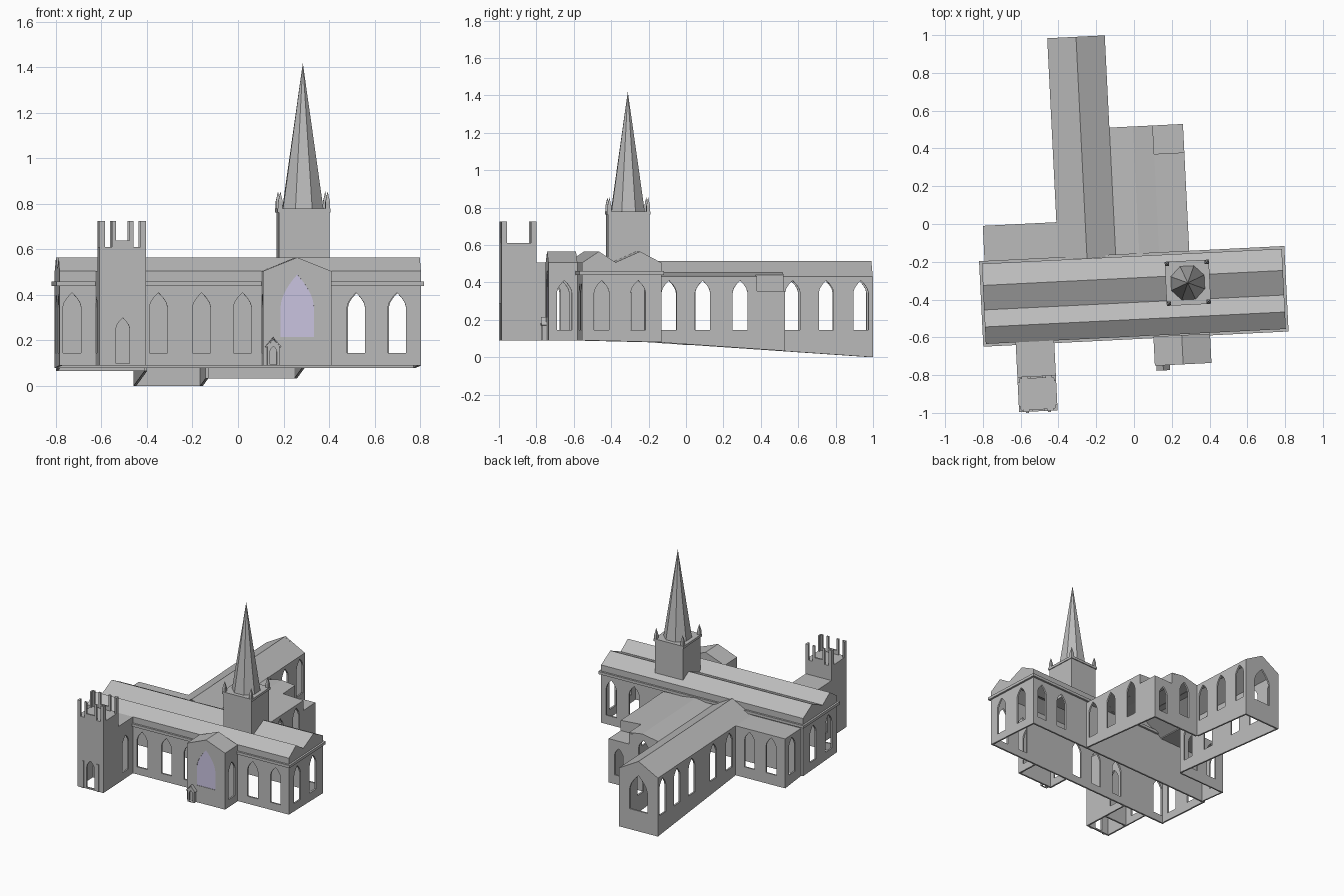
import bpy
import bmesh
from math import radians
from mathutils import Vector, Matrix

if "Cube" in bpy.data.objects:
    bpy.data.objects.remove(bpy.data.objects["Cube"])

TURN = radians(2.85)  # the whole building stands slightly turned


def material(name, rgb):
    m = bpy.data.materials.new(name)
    m.use_nodes = True
    m.diffuse_color = (*rgb, 1)
    m.node_tree.nodes["Principled BSDF"].inputs["Base Color"].default_value = (*rgb, 1)
    return m


STONE = material("grey stone", (0.5, 0.5, 0.5))
GLASS = material("lilac glass", (0.6, 0.56, 0.76))


def finish(name, bm, mat=STONE, thick=0.0):
    me = bpy.data.meshes.new(name)
    bm.to_mesh(me)
    bm.free()
    ob = bpy.data.objects.new(name, me)
    bpy.context.collection.objects.link(ob)
    me.materials.append(mat)
    ob.rotation_euler.z = TURN
    if thick:
        mod = ob.modifiers.new("thickness", 'SOLIDIFY')
        mod.thickness = thick
        mod.offset = -1
    return ob


def ground(y):
    return 0.09 if y < -0.55 else 0.08 * (1.005 - y) / 1.175


def arch(s, w, z0, z1, n=3, rise=1.6):
    """Pointed window outline in wall coordinates."""
    h = min(w * rise, z1 - z0)
    side = [(w * (1 - (i / n) ** 1.7), z1 - h + h * i / n) for i in range(n)]
    right = [(w, z0)] + side
    return [(s + x, z) for x, z in right] + [(s, z1)] + [(s - x, z) for x, z in reversed(right)]


def panel(bm, a, b, loops):
    """Flat upright sheet from a to b; the first loop is the outline, the rest are openings."""
    a, b = Vector((*a, 0)), Vector((*b, 0))
    d = (b - a).normalized()
    out = Vector((d.y, -d.x, 0))
    edges = []
    for loop in loops:
        vs = [bm.verts.new(a + d * s + Vector((0, 0, z))) for s, z in loop]
        edges += [bm.edges.new((vs[i - 1], vs[i])) for i in range(len(vs))]
    res = bmesh.ops.triangle_fill(bm, edges=edges, use_beauty=True, normal=out)
    for f in res["geom"]:
        if isinstance(f, bmesh.types.BMFace):
            f.normal_update()
            if f.normal.dot(out) < 0:
                f.normal_flip()


def wall(bm, a, b, top, windows=(), peaks=(), base=None):
    length = (Vector(b) - Vector(a)).length
    za, zb = (ground(a[1]), ground(b[1])) if base is None else (base, base)
    outline = [(0, za), (length, zb), (length, top)] + list(reversed(peaks)) + [(0, top)]
    panel(bm, a, b, [outline] + list(windows))


def windows(*places):
    return [arch(s, 0.04, 0.145, 0.41) for s in places]


def roof(bm, profile, t0, t1, axis):
    """Folded sheet following a profile, running along one axis."""
    def row(t):
        return [bm.verts.new((t, u, z) if axis == "x" else (u, t, z)) for u, z in profile]
    r0, r1 = row(t0), row(t1)
    for i in range(len(profile) - 1):
        f = bm.faces.new((r0[i], r0[i + 1], r1[i + 1], r1[i]))
        f.normal_update()
        if f.normal.z < 0:
            f.normal_flip()


def box(bm, x0, x1, y0, y1, z0, z1):
    m = Matrix.Translation(((x0 + x1) / 2, (y0 + y1) / 2, (z0 + z1) / 2))
    bmesh.ops.create_cube(bm, size=1, matrix=m @ Matrix.Diagonal((x1 - x0, y1 - y0, z1 - z0, 1)))


def cone(bm, x, y, z0, z1, r, sides, spin):
    m = Matrix.Translation((x, y, (z0 + z1) / 2)) @ Matrix.Rotation(radians(spin), 4, 'Z')
    bmesh.ops.create_cone(bm, cap_ends=True, segments=sides, radius1=r, radius2=0,
                          depth=z1 - z0, matrix=m)


# Nave: long body under twin gables
X0, X1, Y0, Y1 = -0.815, 0.775, -0.595, -0.17
W = Y1 - Y0
gables = [(0.09, 0.565), (0.18, 0.507), (0.31, 0.565)]
bm = bmesh.new()
wall(bm, (X0, Y0), (X1, Y0), 0.505, windows(*[x - X0 for x in (-0.76, -0.38, -0.19, -0.01, 0.49, 0.67)]))
wall(bm, (X1, Y0), (X1, Y1), 0.505, windows(0.105, 0.3), gables)
wall(bm, (X1, Y1), (X0, Y1), 0.505, windows(0.08, 0.26))
wall(bm, (X0, Y1), (X0, Y0), 0.505, windows(0.125, 0.32), [(W - s, z) for s, z in reversed(gables)])
finish("nave_walls", bm, thick=0.012)
bm = bmesh.new()
roof(bm, [(Y0, 0.505)] + [(Y0 + s, z) for s, z in gables] + [(Y1, 0.505)], X0, X1, "x")
finish("nave_roof", bm, thick=0.006)

# Moulding running round the nave
bm = bmesh.new()
c = 0.014
for y in (Y0 - c, Y1):
    box(bm, X0 - c, X1 + c, y, y + c, 0.44, 0.46)
for x in (X0 - c, X1):
    box(bm, x, x + c, Y0, Y1, 0.44, 0.46)
finish("nave_cornice", bm)

# Front transept with the coloured window
TX0, TX1, TY0, TY1 = 0.073, 0.373, -0.755, -0.6
mid = (TX1 - TX0) / 2
big = arch(mid, 0.073, 0.215, 0.49, 6, 1.9)
bm = bmesh.new()
wall(bm, (TX0, TY0), (TX1, TY0), 0.505, [big], [(mid, 0.565)])
wall(bm, (TX1, TY0), (TX1, TY1), 0.505, windows(0.085))
wall(bm, (TX0, TY1), (TX0, TY0), 0.505, windows(0.07))
wall(bm, (TX1, TY1), (TX0, TY1), 0.505, peaks=[(mid, 0.565)], base=0.46)
finish("transept_walls", bm, thick=0.012)
bm = bmesh.new()
roof(bm, [(TX0, 0.505), (TX0 + mid, 0.565), (TX1, 0.505)], TY0, TY1, "y")
finish("transept_roof", bm, thick=0.006)
bm = bmesh.new()
panel(bm, (TX0, TY0 + 0.003), (TX1, TY0 + 0.003), [big])
finish("transept_window", bm, GLASS, 0.005)

# Small gabled doorway on the transept
bm = bmesh.new()
PX, PY = 0.117, -0.778
wall(bm, (PX - 0.027, PY), (PX + 0.027, PY), 0.175, [arch(0.027, 0.015, 0.095, 0.175)], [(0.027, 0.205)])
for s in (-1, 1):
    ends = [(PX + s * 0.027, PY), (PX + s * 0.027, TY0)]
    wall(bm, *ends[::s], 0.175)
roof(bm, [(PX - 0.036, 0.172), (PX, 0.215), (PX + 0.036, 0.172)], PY - 0.004, TY0, "y")
finish("transept_porch", bm, thick=0.006)

# Battlemented entrance tower
BX0, BX1, BY0, BY1 = -0.657, -0.453, -0.965, -0.778
bw = BX1 - BX0
bm = bmesh.new()
wall(bm, (BX0, BY0), (BX1, BY0), 0.61, [arch(bw / 2, 0.03, 0.1, 0.3)])
wall(bm, (BX1, BY0), (BX1, BY1), 0.61)
wall(bm, (BX1, BY1), (BX0, BY1), 0.61)
wall(bm, (BX0, BY1), (BX0, BY0), 0.61)
roof(bm, [(BX0, 0.61), (BX1, 0.61)], BY0, BY1, "y")
finish("entrance_tower", bm, thick=0.012)
bm = bmesh.new()
t = 0.012
for y, inward in ((BY0, 1), (BY1, -1)):
    def post(s, width, depth, z1):
        ya, yb = sorted((y, y + inward * depth))
        box(bm, BX0 + s, BX0 + s + width, ya, yb, 0.605, z1)
    post(0.054, 0.096, t, 0.64)
    for s in (0.054, 0.132):
        post(s, 0.018, t, 0.725)
    for s, side in ((0, 0), (bw - 0.024, bw - t)):
        post(s, 0.024, t, 0.725)
        post(side, t, 0.03, 0.725)
finish("tower_battlements", bm)
bm = bmesh.new()
for s in (-0.058, 0.058):
    x = (BX0 + BX1) / 2 + s
    box(bm, x - 0.008, x + 0.008, BY0 - 0.006, BY0 + 0.002, 0.09, 0.29)
finish("tower_door_posts", bm)

# Link between tower and nave
bm = bmesh.new()
wall(bm, (BX1, BY1), (BX1, Y0), 0.505, windows(0.09))
wall(bm, (BX0, Y0), (BX0, BY1), 0.505, windows(0.09))
roof(bm, [(BX0, 0.505), (BX1, 0.505)], BY1, Y0, "y")
finish("tower_link", bm, thick=0.01)

# Long back wing
WX0, WX1, WY = -0.41, -0.105, 1.005
HY = 0.516
bm = bmesh.new()
wall(bm, (WX1, HY), (WX1, WY), 0.43, windows(0.06, 0.24, 0.425))
wall(bm, (WX1, WY), (WX0, WY), 0.43, [arch(0.152, 0.07, 0.15, 0.41)], [(0.152, 0.515)])
wall(bm, (WX0, WY), (WX0, 0.03), 0.43, windows(*[WY - y for y in (0.945, 0.765, 0.58, 0.31, 0.11)]))
finish("back_wing_walls", bm, thick=0.012)
bm = bmesh.new()
roof(bm, [(WX0, 0.43), ((WX0 + WX1) / 2, 0.515), (WX1, 0.43)], Y1, WY, "y")
finish("back_wing_roof", bm, thick=0.006)

# Back hall with a lower corner room
HX, CX, CY = 0.285, 0.125, 0.365
bm = bmesh.new()
wall(bm, (HX, Y1), (HX, CY), 0.43, windows(0.065, 0.245, 0.445))
wall(bm, (HX, CY), (CX, CY), 0.43, peaks=[(HX - CX, 0.44)], base=0.35)
wall(bm, (CX, CY), (CX, HY), 0.44, base=0.35)
wall(bm, (CX, HY), (WX1, HY), 0.43, windows(0.115), [(0.105, 0.455)])
wall(bm, (HX, CY), (HX, HY), 0.355)
wall(bm, (HX, HY), (CX, HY), 0.355, [arch(0.08, 0.035, 0.1, 0.3)])
finish("back_hall_walls", bm, thick=0.012)
bm = bmesh.new()
roof(bm, [(WX1, 0.43), (0.02, 0.455), (CX, 0.44)], Y1, HY, "y")
roof(bm, [(CX, 0.44), (HX, 0.43)], Y1, CY, "y")
roof(bm, [(CX, 0.355), (HX, 0.355)], CY, HY, "y")
finish("back_hall_roof", bm, thick=0.006)

# Flat-roofed side room between nave and wing
bm = bmesh.new()
wall(bm, (WX0, 0.03), (-0.8, 0.03), 0.43, windows(0.11, 0.28))
wall(bm, (-0.8, 0.03), (-0.8, Y1), 0.43, windows(0.085))
roof(bm, [(-0.8, 0.43), (WX0, 0.43)], Y1, 0.03, "y")
finish("side_room", bm, thick=0.01)

# Steeple: square stage, cap, spire and corner pinnacles
SX, SY, h = 0.269, -0.325, 0.111
bm = bmesh.new()
box(bm, SX - h, SX + h, SY - h, SY + h, 0.5, 0.77)
finish("steeple_base", bm)
bm = bmesh.new()
box(bm, SX - h - 0.006, SX + h + 0.006, SY - h - 0.006, SY + h + 0.006, 0.762, 0.78)
finish("steeple_cap", bm)
bm = bmesh.new()
cone(bm, SX, SY, 0.78, 1.42, 0.096, 8, 22.5)
finish("spire", bm)
bm = bmesh.new()
for sx in (-1, 1):
    for sy in (-1, 1):
        x, y = SX + sx * 0.104, SY + sy * 0.104
        box(bm, x - 0.01, x + 0.01, y - 0.01, y + 0.01, 0.775, 0.81)
        cone(bm, x, y, 0.81, 0.855, 0.014, 4, 45)
finish("corner_pinnacles", bm)
